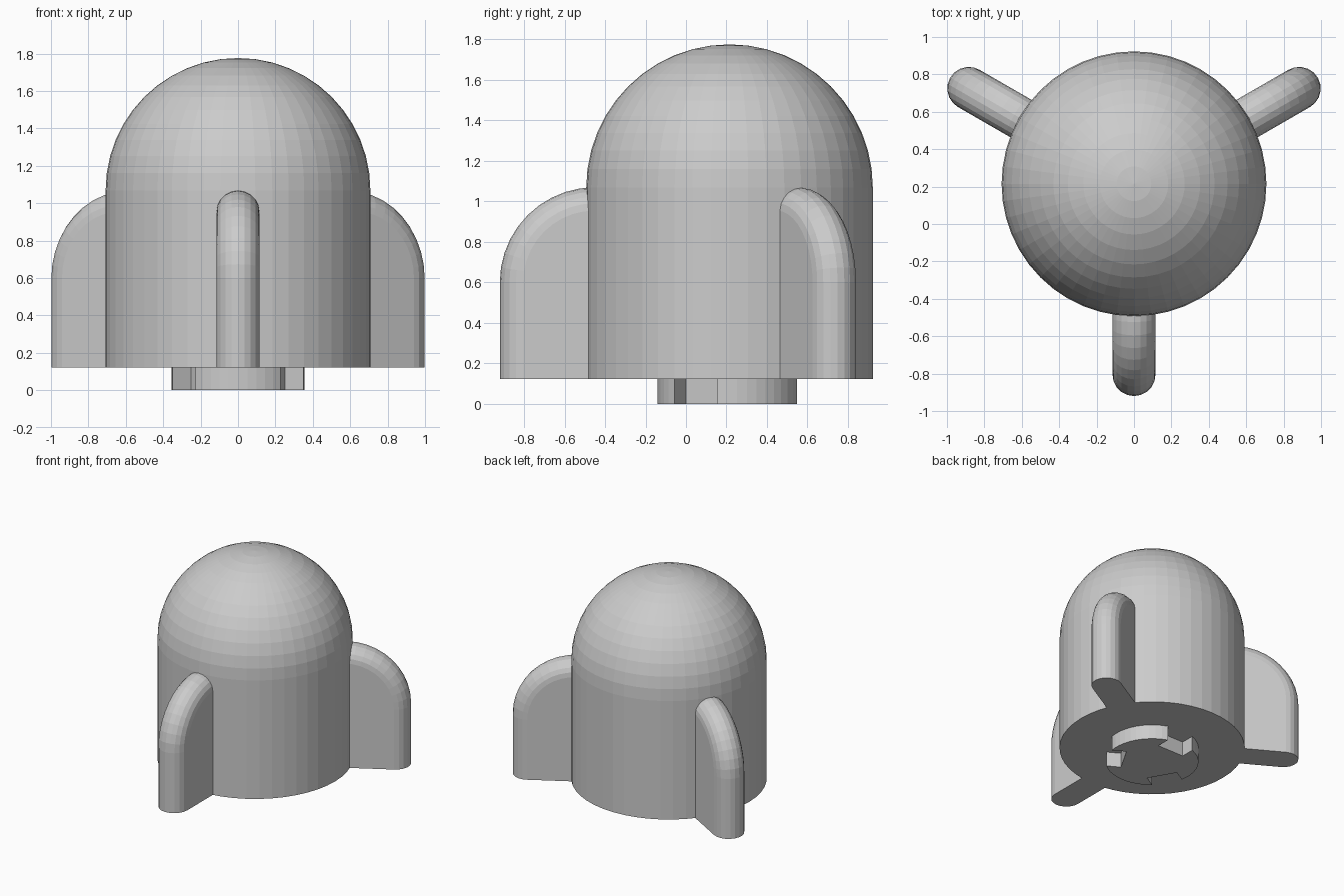
import bpy, bmesh, math
from math import sin, cos, pi, radians

if "Cube" in bpy.data.objects:
    bpy.data.objects.remove(bpy.data.objects["Cube"])

CY = 0.215      # y of the main axis
R = 0.708       # body radius
Z0 = 0.122      # underside of body and fins
ZD = 1.068      # where the dome begins


def make_object(name, bm, angle=0.0):
    bmesh.ops.recalc_face_normals(bm, faces=bm.faces)
    me = bpy.data.meshes.new(name)
    bm.to_mesh(me)
    bm.free()
    ob = bpy.data.objects.new(name, me)
    ob.location = (0, CY, 0)
    ob.rotation_euler = (0, 0, angle)
    bpy.context.collection.objects.link(ob)
    return ob


def loft(bm, rings, cap_start=True, cap_end=True):
    """Join closed rings of points with quads."""
    vs = [[bm.verts.new(p) for p in ring] for ring in rings]
    for a, b in zip(vs, vs[1:]):
        n = len(a)
        for i in range(n):
            j = (i + 1) % n
            bm.faces.new((a[i], a[j], b[j], b[i]))
    if cap_start:
        bm.faces.new(vs[0])
    if cap_end:
        bm.faces.new(vs[-1])
    return vs


# Domed body: straight wall, then a hemisphere
def build_body(sides=48, steps=12):
    profile = [(R, Z0)]
    profile += [(R * cos(pi / 2 * k / steps), ZD + R * sin(pi / 2 * k / steps))
                for k in range(steps)]
    rings = [[(r * cos(2 * pi * i / sides), r * sin(2 * pi * i / sides), z)
              for i in range(sides)] for r, z in profile]
    bm = bmesh.new()
    vs = loft(bm, rings, cap_end=False)
    tip = bm.verts.new((0, 0, ZD + R))
    for i in range(sides):
        bm.faces.new((vs[-1][i], vs[-1][(i + 1) % sides], tip))
    make_object("body", bm)


# Fin: quarter-round outline, lofted sideways to give a full-round rim
def build_fin(name, angle, arc=10, round_steps=10):
    inner, zc, core, half = 0.665, 0.6, 0.355, 0.115
    layers = []
    for k in range(round_steps + 1):
        phi = -pi / 2 + pi * k / round_steps
        rad = core + half * cos(phi)
        y = half * sin(phi)
        pts = [(inner, y, Z0), (inner + rad, y, Z0)]
        pts += [(inner + rad * cos(pi / 2 * i / arc), y,
                 zc + rad * sin(pi / 2 * i / arc)) for i in range(arc + 1)]
        layers.append(pts)
    bm = bmesh.new()
    loft(bm, layers)
    make_object(name, bm, angle)


# Plug underneath: short disc with three square notches between the fins
def build_plug(radius=0.355, notch_r=0.22, half_w=0.121, steps=10):
    a = math.asin(half_w / radius)
    outline = []
    for k in range(3):
        mid = radians(-30 + 120 * k)
        for s in (-1, 1):
            outline.append((notch_r * cos(mid) - s * half_w * sin(mid),
                            notch_r * sin(mid) + s * half_w * cos(mid)))
        for i in range(steps + 1):
            t = mid + a + (radians(120) - 2 * a) * i / steps
            outline.append((radius * cos(t), radius * sin(t)))
    bm = bmesh.new()
    loft(bm, [[(x, y, z) for x, y in outline] for z in (0, Z0)], cap_end=False)
    make_object("base_plug", bm)


build_body()
for name, deg in (("front_fin", -90), ("right_fin", 30), ("left_fin", 150)):
    build_fin(name, radians(deg))
build_plug()
